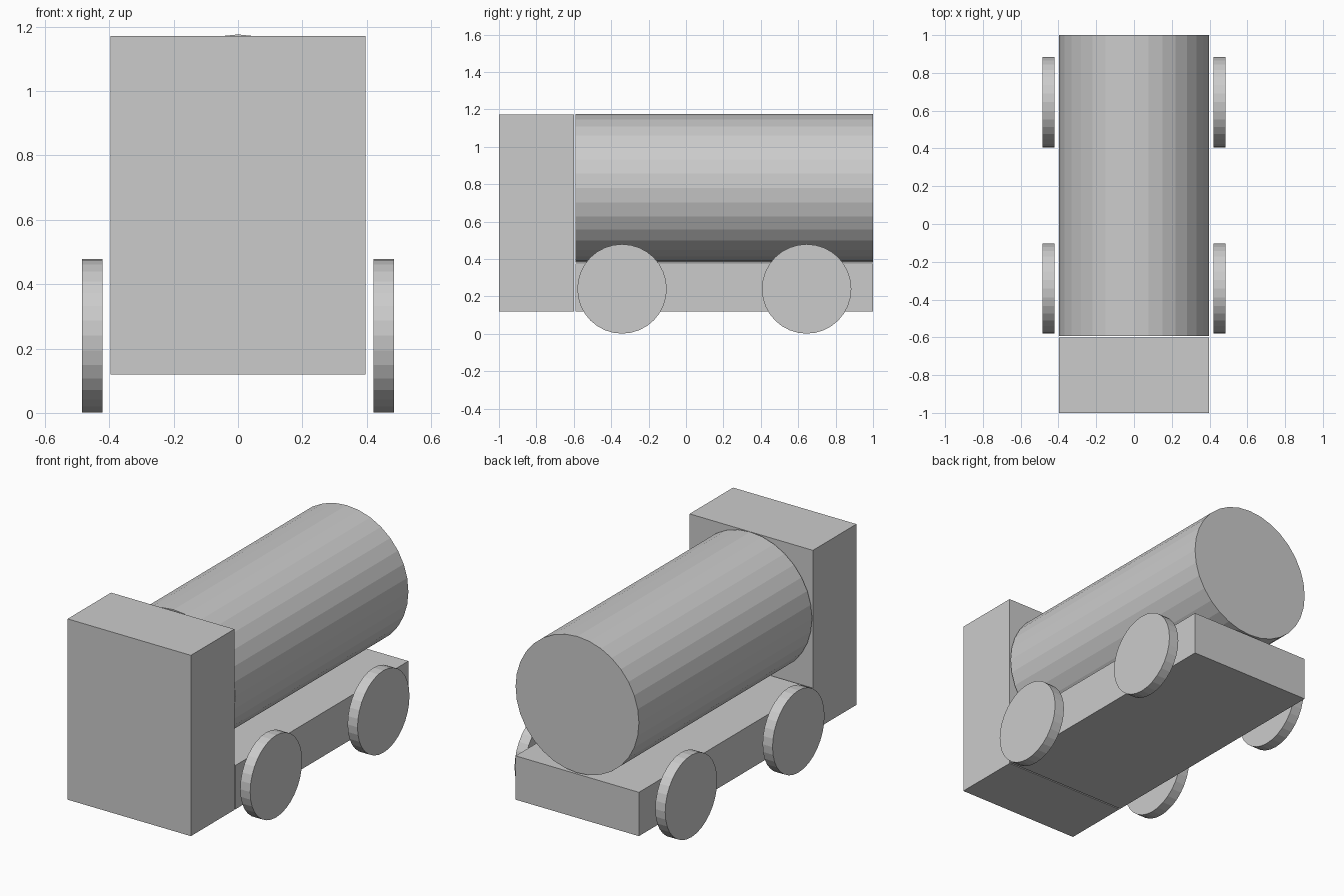
import bpy
import math

cube = bpy.data.objects.get("Cube")
if cube:
    bpy.data.objects.remove(cube, do_unlink=True)

# Single plain grey for the whole truck
grey = bpy.data.materials.new("light_grey")
grey.use_nodes = True
colour = (0.6, 0.6, 0.6, 1)
grey.diffuse_color = colour
grey.node_tree.nodes["Principled BSDF"].inputs["Base Color"].default_value = colour


def finish(name):
    obj = bpy.context.object
    obj.name = name
    obj.data.materials.append(grey)
    return obj


def box(name, low, high):
    centre = [(a + b) / 2 for a, b in zip(low, high)]
    bpy.ops.mesh.primitive_cube_add(size=1, location=centre)
    obj = finish(name)
    obj.scale = [b - a for a, b in zip(low, high)]
    bpy.ops.object.transform_apply(location=False, rotation=False, scale=True)


def cylinder(name, radius, depth, centre, rotation):
    bpy.ops.mesh.primitive_cylinder_add(
        vertices=32, radius=radius, depth=depth, location=centre, rotation=rotation)
    finish(name)


HALF = 0.397      # half width of the body
BASE = 0.12       # ground clearance
QUARTER = math.pi / 2

# Cab and chassis, separated by a narrow gap
box("cab", (-HALF, -1, BASE), (HALF, -0.6, 1.172))
box("chassis", (-HALF, -0.592, BASE), (HALF, 1, 0.375))

# Tank lying along the chassis
cylinder("tank", HALF, 1.592, (0, 0.204, 0.779), (QUARTER, 0, 0))

# Four wheels set just clear of the body
for side, x in (("left", 0.453), ("right", -0.453)):
    for end, y in (("front", -0.342), ("rear", 0.645)):
        cylinder(f"{end}_{side}_wheel", 0.239, 0.064, (x, y, 0.24), (0, QUARTER, 0))
